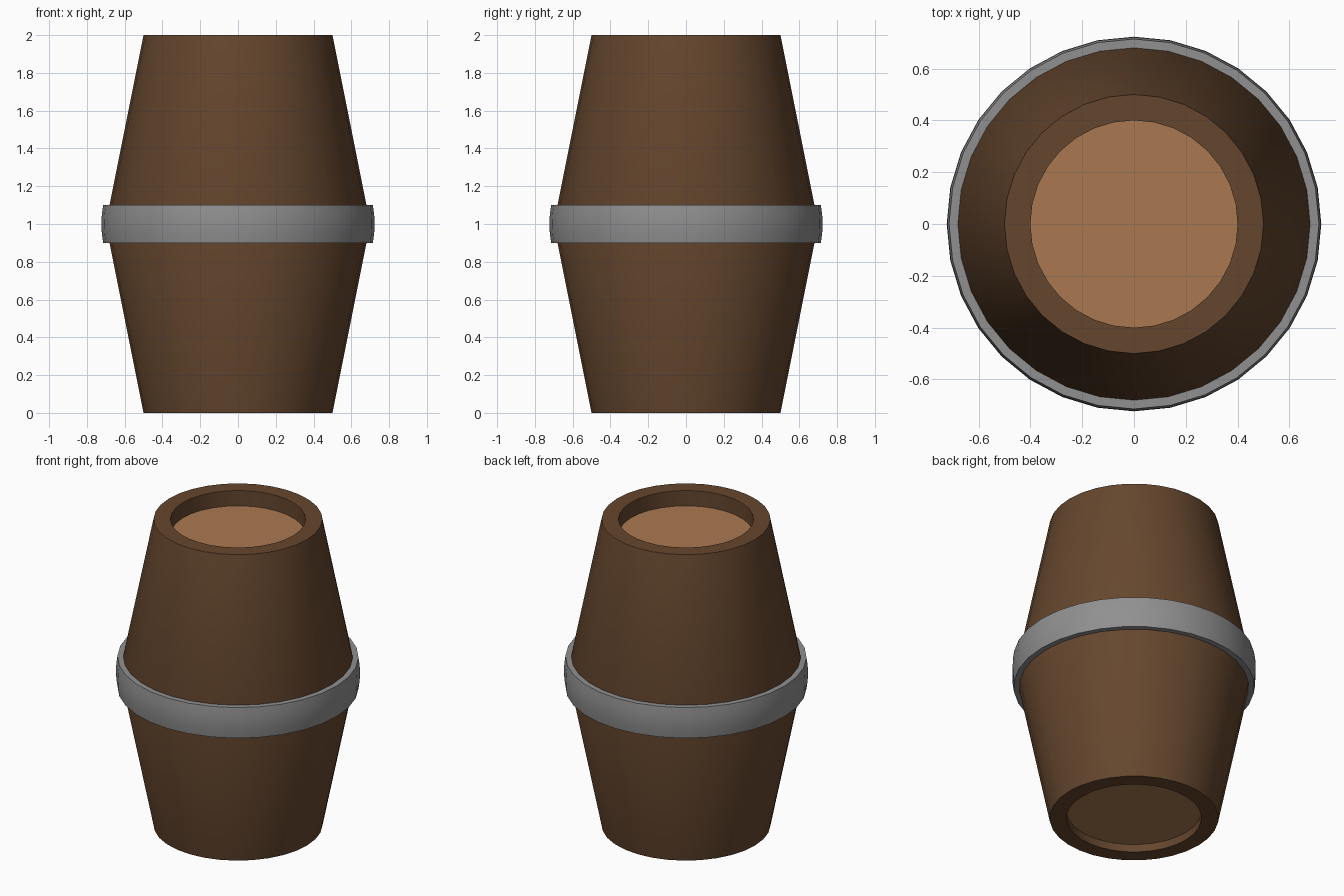
import bpy, bmesh, math

if "Cube" in bpy.data.objects:
    bpy.data.objects.remove(bpy.data.objects["Cube"])

SIDES = 32


def material(name, rgb):
    mat = bpy.data.materials.new(name)
    mat.diffuse_color = (*rgb, 1)
    mat.use_nodes = True
    mat.node_tree.nodes["Principled BSDF"].inputs["Base Color"].default_value = mat.diffuse_color
    return mat


def lathe(name, profile, mat):
    """Spin a closed (radius, z) outline around the z axis."""
    bm = bmesh.new()
    rings = []
    for r, z in profile:
        rings.append([bm.verts.new((r * math.cos(2 * math.pi * i / SIDES),
                                    r * math.sin(2 * math.pi * i / SIDES), z))
                      for i in range(SIDES)])
    for a, b in zip(rings, rings[1:] + rings[:1]):
        for i in range(SIDES):
            j = (i + 1) % SIDES
            bm.faces.new((a[i], a[j], b[j], b[i]))
    finish(name, bm, mat)


def lid(name, z_low, z_high, mat):
    bm = bmesh.new()
    bmesh.ops.create_cone(bm, cap_ends=True, segments=SIDES, radius1=0.4,
                          radius2=0.4, depth=z_high - z_low)
    bmesh.ops.translate(bm, verts=bm.verts, vec=(0, 0, (z_low + z_high) / 2))
    finish(name, bm, mat)


def finish(name, bm, mat):
    bmesh.ops.recalc_face_normals(bm, faces=bm.faces)
    mesh = bpy.data.meshes.new(name)
    bm.to_mesh(mesh)
    bm.free()
    mesh.materials.append(mat)
    obj = bpy.data.objects.new(name, mesh)
    bpy.context.collection.objects.link(obj)
    bpy.ops.object.select_all(action='DESELECT')
    obj.select_set(True)
    bpy.context.view_layer.objects.active = obj
    bpy.ops.object.shade_smooth_by_angle(angle=math.radians(30))


dark_wood = material("dark_wood", (0.13, 0.062, 0.027))
light_wood = material("light_wood", (0.40, 0.19, 0.08))
iron = material("iron", (0.28, 0.28, 0.28))

# Staved wall, widest at mid height, hollow inside
lathe("barrel_body", [(0.5, 0), (0.7, 1), (0.5, 2), (0.4, 2), (0.4, 0)], dark_wood)

# Recessed ends
lid("top_lid", 1.8, 1.9, light_wood)
lid("bottom_lid", 0.05, 0.15, light_wood)

# Metal hoop around the middle, with a slightly bowed outer face
lathe("middle_hoop", [(0.68, 0.9), (0.714, 0.9), (0.721, 0.95), (0.723, 1),
                      (0.721, 1.05), (0.714, 1.1), (0.68, 1.1)], iron)
